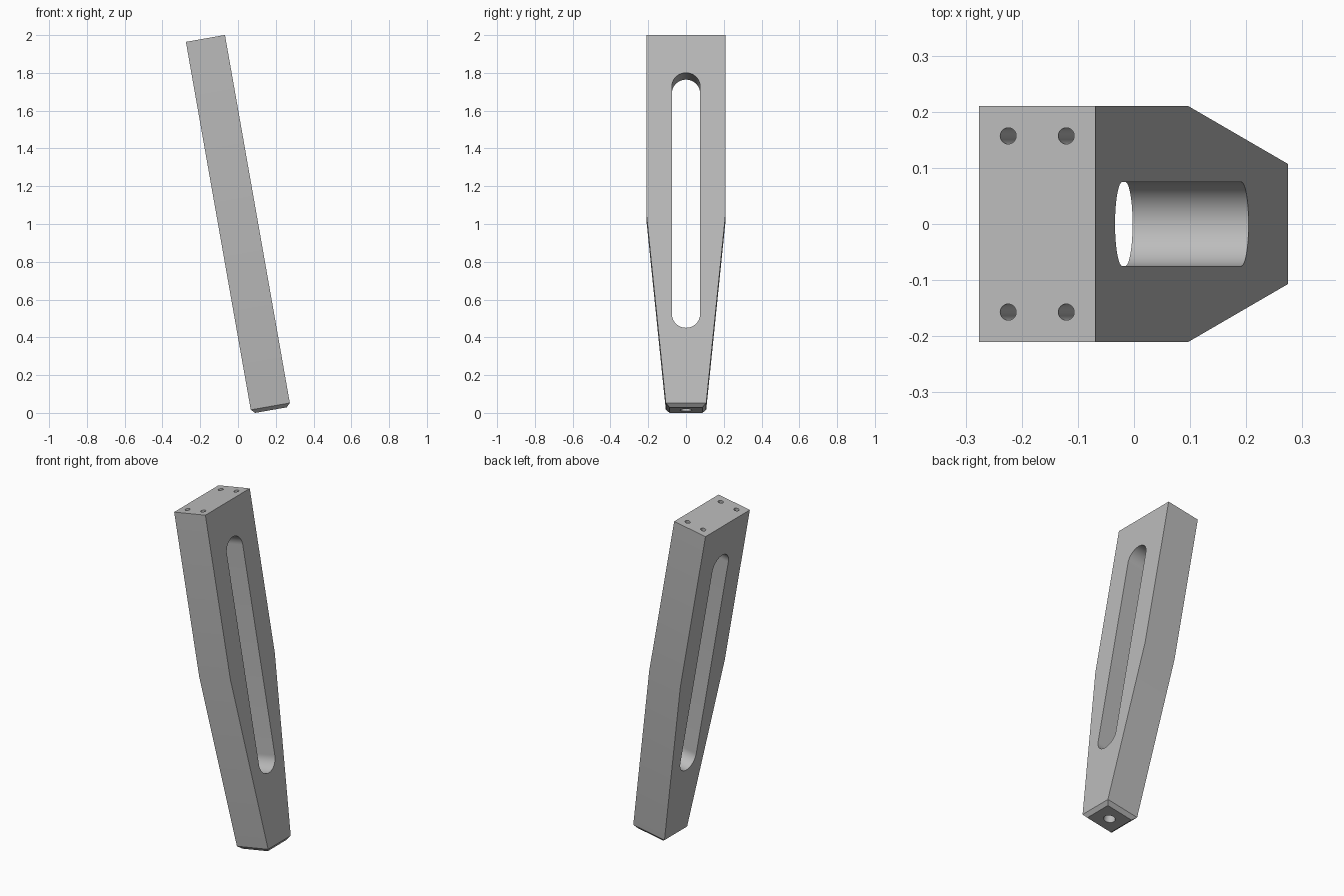
import bpy, bmesh
from math import radians, sin, cos, pi

default_cube = bpy.data.objects.get("Cube")
if default_cube:
    bpy.data.objects.remove(default_cube, do_unlink=True)

TILT = radians(10)
LENGTH = 1.998
HALF = 0.105          # half thickness of the leg
BEVEL = 0.02

grey = bpy.data.materials.new("light grey")
grey.use_nodes = True
colour = (0.5, 0.5, 0.5, 1)
grey.diffuse_color = colour
grey.node_tree.nodes["Principled BSDF"].inputs["Base Color"].default_value = colour


def loft(name, rings):
    """Closed solid through matching rings of points."""
    bm = bmesh.new()
    loops = [[bm.verts.new(p) for p in ring] for ring in rings]
    for a, b in zip(loops, loops[1:]):
        for i in range(len(a)):
            j = (i + 1) % len(a)
            bm.faces.new((a[i], a[j], b[j], b[i]))
    bm.faces.new(loops[0])
    bm.faces.new(loops[-1])
    bmesh.ops.recalc_face_normals(bm, faces=bm.faces[:])
    mesh = bpy.data.meshes.new(name)
    bm.to_mesh(mesh)
    bm.free()
    mesh.materials.append(grey)
    obj = bpy.data.objects.new(name, mesh)
    bpy.context.collection.objects.link(obj)
    return obj


def rectangle(hx, hy, z):
    return [(-hx, -hy, z), (hx, -hy, z), (hx, hy, z), (-hx, hy, z)]


def circle(x, y, z, r, n=32):
    return [(x + r * cos(2 * pi * i / n), y + r * sin(2 * pi * i / n), z) for i in range(n)]


def slot_outline(x, r, low, high, n=24):
    points = []
    for start, z in ((0, high), (pi, low)):
        for i in range(n + 1):
            a = start + pi * i / n
            points.append((x, r * cos(a), z + r * sin(a)))
    return points


# Tapered body with a chamfered foot
leg = loft("leg", [
    rectangle(HALF - BEVEL, 0.107 - BEVEL, 0),
    rectangle(HALF, 0.107, BEVEL),
    rectangle(HALF, 0.21, 1.042),
    rectangle(HALF, 0.21, LENGTH),
])

# Long slot, foot socket and four mounting holes
cutters = [
    loft("slot_cutter", [slot_outline(x, 0.075, 0.499, 1.72) for x in (-0.2, 0.2)]),
    loft("foot_socket_cutter", [circle(0, 0, z, 0.032) for z in (-0.05, 0.2)]),
]
for sx in (-1, 1):
    for sy in (-1, 1):
        cutters.append(loft("mounting_hole_cutter", [
            circle(sx * 0.0525, sy * 0.157, z, 0.0145)
            for z in (LENGTH - 0.2, LENGTH + 0.05)]))

bpy.context.view_layer.objects.active = leg
leg.select_set(True)
for cutter in cutters:
    cutter.hide_render = True
    cut = leg.modifiers.new("cut", 'BOOLEAN')
    cut.operation = 'DIFFERENCE'
    cut.solver = 'EXACT'
    cut.object = cutter
    bpy.ops.object.modifier_apply(modifier=cut.name)
    bpy.data.objects.remove(cutter, do_unlink=True)

bpy.ops.object.shade_smooth_by_angle(angle=radians(30))

# Lean the leg
leg.rotation_euler = (0, -TILT, 0)
leg.location = (0.1745, 0, 0.0147)
